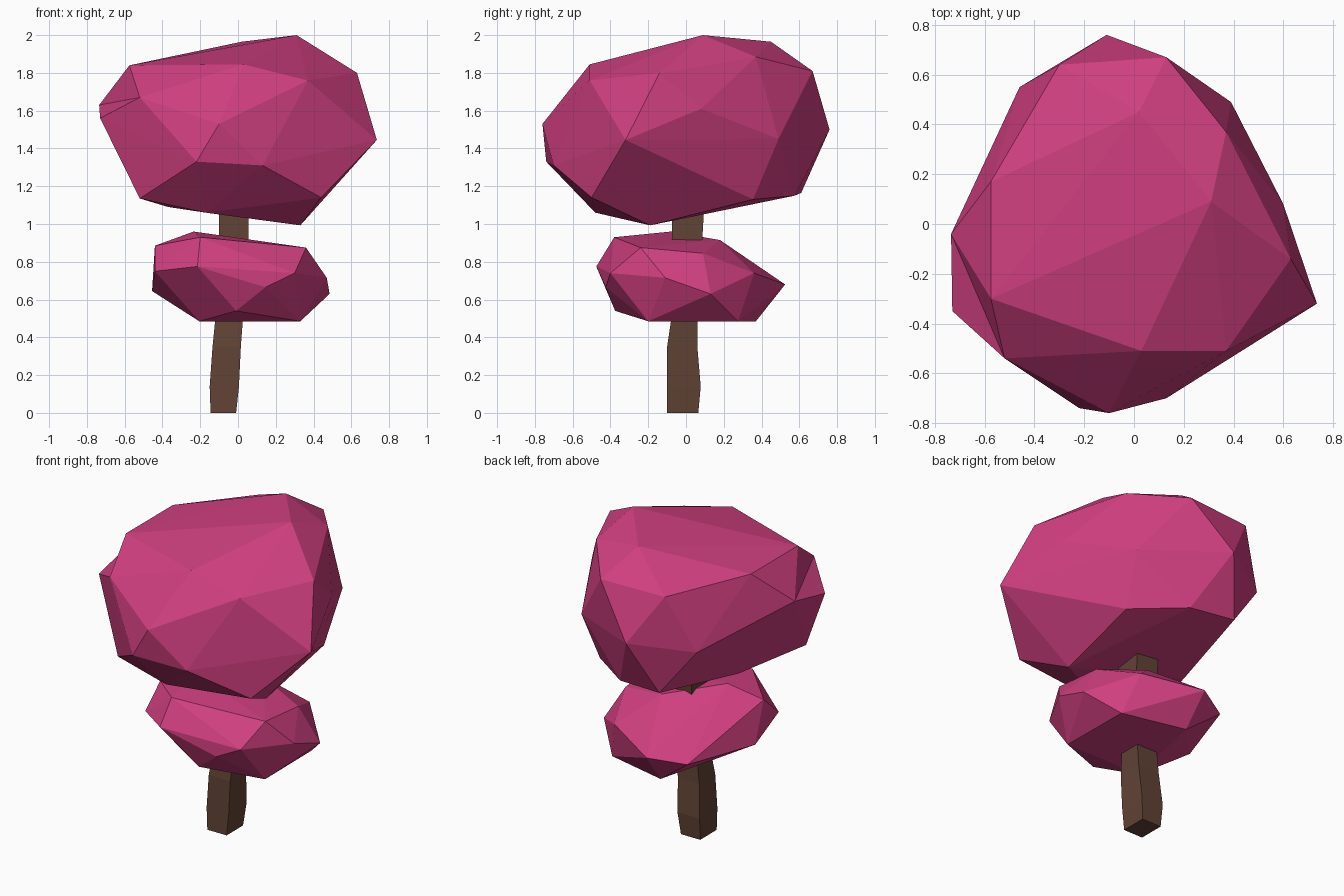
import bpy, bmesh
from mathutils import Vector


def material(name, rgb):
    mat = bpy.data.materials.new(name)
    mat.diffuse_color = (*rgb, 1)
    return mat


def finish(bm, name, mat):
    bmesh.ops.recalc_face_normals(bm, faces=bm.faces)
    mesh = bpy.data.meshes.new(name)
    bm.to_mesh(mesh)
    bm.free()
    mesh.materials.append(mat)
    obj = bpy.data.objects.new(name, mesh)
    bpy.context.collection.objects.link(obj)
    return obj


def faceted_clump(name, corners, mat, dent=None):
    """Flat-faced leaf mass wrapped around corner points; dent flips one edge inward."""
    bm = bmesh.new()
    for p in corners:
        bm.verts.new(p)
    hull = bmesh.ops.convex_hull(bm, input=bm.verts)
    loose = {g for g in hull["geom_interior"] + hull["geom_unused"]
             if isinstance(g, bmesh.types.BMVert)}
    bmesh.ops.delete(bm, geom=list(loose), context="VERTS")
    if dent:
        ends = [min(bm.verts, key=lambda v: (v.co - Vector(p)).length) for p in dent]
        edge = bm.edges.get(ends)
        if edge:
            bmesh.ops.rotate_edges(bm, edges=[edge])
    return finish(bm, name, mat)


def square_loft(name, rings, mat):
    """Four-sided post through rings of (z, x min, x max, y min, y max)."""
    bm = bmesh.new()
    loops = [[bm.verts.new(p) for p in ((x0, y0, z), (x1, y0, z), (x1, y1, z), (x0, y1, z))]
             for z, x0, x1, y0, y1 in rings]
    for a, b in zip(loops, loops[1:]):
        for i in range(4):
            j = (i + 1) % 4
            bm.faces.new((a[i], a[j], b[j], b[i]))
    bm.faces.new(loops[0][::-1])
    bm.faces.new(loops[-1])
    return finish(bm, name, mat)


leaf = material("pink_leaves", (0.63, 0.05, 0.215))
bark = material("bark", (0.12, 0.056, 0.035))

# Slightly crooked square trunk
square_loft("trunk", [
    (0.00, -0.145, -0.01, -0.10, 0.065),
    (0.14, -0.15, 0.005, -0.10, 0.078),
    (0.35, -0.135, 0.015, -0.10, 0.06),
    (0.55, -0.115, 0.03, -0.07, 0.06),
    (0.90, -0.10, 0.055, -0.075, 0.085),
    (1.15, -0.10, 0.055, -0.075, 0.10)], bark)

# Large upper leaf mass: underside, belly, top
faceted_clump("upper_crown", [
    (0.33, -0.19, 0.993), (-0.17, -0.48, 1.06), (-0.37, 0.0, 1.09),
    (-0.52, -0.46, 1.135), (0.44, -0.50, 1.14), (0.355, 0.355, 1.13),
    (0.06, 0.575, 1.15), (-0.24, 0.61, 1.165),
    (-0.22, -0.74, 1.33), (0.13, -0.70, 1.31), (0.735, -0.32, 1.445),
    (0.39, 0.49, 1.45), (-0.46, 0.55, 1.455), (-0.11, 0.76, 1.50),
    (-0.10, -0.76, 1.53), (-0.73, -0.35, 1.56), (0.60, 0.08, 1.61),
    (-0.735, -0.04, 1.63), (-0.52, -0.54, 1.67),
    (0.37, -0.51, 1.76), (0.63, -0.14, 1.80), (0.13, 0.67, 1.81),
    (-0.30, 0.64, 1.80), (-0.575, -0.30, 1.84), (-0.575, 0.17, 1.84),
    (0.03, -0.51, 1.845), (0.37, 0.37, 1.885), (0.02, 0.45, 1.965),
    (0.31, 0.09, 2.0)], leaf,
    dent=((-0.575, -0.30, 1.84), (-0.73, -0.35, 1.56)))

# Small lower leaf mass
faceted_clump("lower_crown", [
    (0.33, -0.20, 0.485), (-0.205, -0.20, 0.485), (-0.08, 0.37, 0.485),
    (0.325, 0.275, 0.485), (-0.01, -0.375, 0.54), (0.485, 0.13, 0.63),
    (-0.455, -0.044, 0.645), (-0.30, 0.413, 0.65), (0.145, -0.425, 0.665),
    (-0.09, 0.525, 0.68), (0.47, -0.11, 0.715), (0.30, -0.40, 0.74),
    (0.25, 0.36, 0.74), (-0.44, -0.30, 0.75), (-0.215, -0.475, 0.775),
    (0.36, 0.09, 0.845), (0.36, -0.24, 0.875), (-0.44, -0.15, 0.885),
    (0.05, 0.18, 0.915), (-0.20, -0.38, 0.93), (-0.235, -0.08, 0.96)], leaf)
